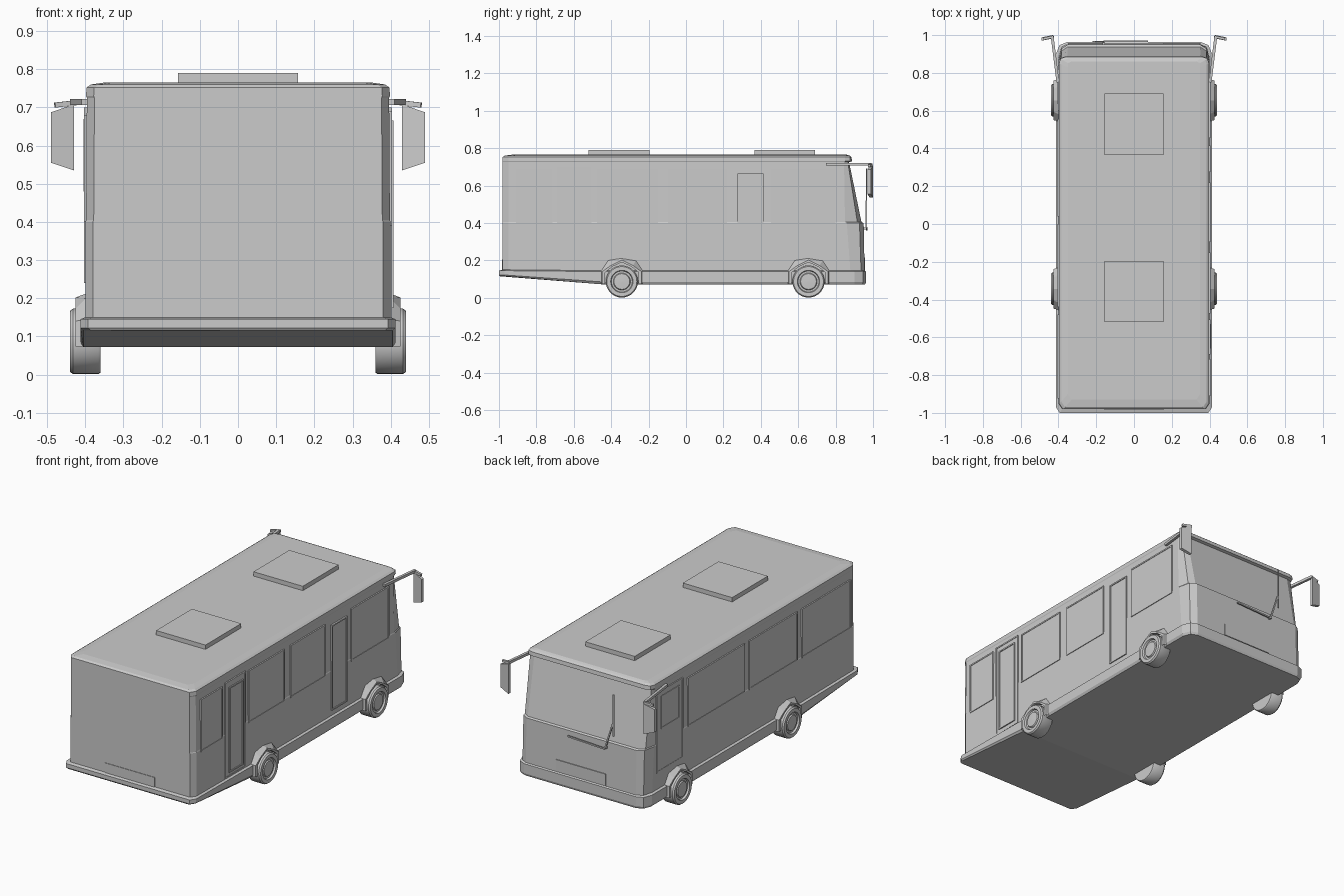
import bpy, bmesh, math
from mathutils import Vector

if "Cube" in bpy.data.objects:
    bpy.data.objects.remove(bpy.data.objects["Cube"])


def finish(name, bm, smooth=False):
    bmesh.ops.recalc_face_normals(bm, faces=bm.faces)
    me = bpy.data.meshes.new(name)
    bm.to_mesh(me)
    bm.free()
    ob = bpy.data.objects.new(name, me)
    bpy.context.collection.objects.link(ob)
    if smooth:
        bpy.ops.object.select_all(action='DESELECT')
        ob.select_set(True)
        bpy.context.view_layer.objects.active = ob
        bpy.ops.object.shade_smooth_by_angle(angle=math.radians(35))
    return ob


def loft(name, rings, caps=True, closed=True, split=None, smooth=False):
    """Skin a list of point rings, optionally capped."""
    bm = bmesh.new()
    vs = [[bm.verts.new(p) for p in r] for r in rings]
    n = len(vs[0])
    for a, b in zip(vs, vs[1:]):
        for i in range(n if closed else n - 1):
            j = (i + 1) % n
            bm.faces.new((a[i], a[j], b[j], b[i]))
    if caps:
        for r in (vs[0], vs[-1]):
            bm.faces.new(r)
            if split is not None:
                bmesh.ops.connect_verts(bm, verts=[r[split], r[n - 1 - split]])
    return finish(name, bm, smooth)


def box(name, x0, x1, y0, y1, z0, z1):
    ring = [(x0, y0), (x1, y0), (x1, y1), (x0, y1)]
    return loft(name, [[(x, y, z) for x, y in ring] for z in (z0, z1)])


def bar(name, a, b, t):
    """Square bar between two points."""
    a, b = Vector(a), Vector(b)
    d = (b - a).normalized()
    u = d.cross(Vector((0, 0, 1)) if abs(d.z) < 0.9 else Vector((0, 1, 0))).normalized()
    v = d.cross(u)
    return loft(name, [[p + (u * i + v * j) * t / 2 for i, j in
                        ((-1, -1), (1, -1), (1, 1), (-1, 1))] for p in (a, b)])


def plan(z, w, yr, yc, yf, front_w, zr=None):
    """Bus outline at height z; zr is the height at the tail."""
    zr = z if zr is None else zr
    half = [(w - 0.02, yr, zr), (w, yr + 0.03, zr), (w, -0.45, z), (w, yc, z),
            ((w + front_w) / 2 + 0.01, yc + (yf - yc) * 0.75, z), (front_w, yf, z)]
    return half + [(-x, y, h) for x, y, h in reversed(half)]


def framed(name, s, y0, y1, z0, z1, x=0.40, t=0.008, out=0.004):
    """Side panel with a raised four-bar frame; s picks the side."""
    box(name + "_panel", s * (x - 0.01), s * (x + 0.0015), y0, y1, z0, z1)
    for k, (a, b, c, d) in enumerate(((y0, y0 + t, z0, z1), (y1 - t, y1, z0, z1),
                                      (y0 + t, y1 - t, z0, z0 + t),
                                      (y0 + t, y1 - t, z1 - t, z1))):
        box(f"{name}_frame_{k}", s * (x - 0.01), s * (x + out), a, b, c, d)


# Main shell: straight lower nose, raked windscreen, small roof brow
loft("bus_body", [
    plan(0.13, 0.40, -0.98, 0.88, 0.955, 0.35),
    plan(0.40, 0.40, -0.98, 0.86, 0.95, 0.35),
    plan(0.405, 0.398, -0.98, 0.85, 0.938, 0.35),
    plan(0.725, 0.396, -0.98, 0.845, 0.872, 0.355),
    plan(0.73, 0.398, -0.98, 0.85, 0.888, 0.36),
    plan(0.752, 0.397, -0.98, 0.85, 0.885, 0.36),
    plan(0.760, 0.385, -0.97, 0.845, 0.875, 0.35),
    plan(0.765, 0.35, -0.93, 0.83, 0.86, 0.33)])

# Lower skirt with rising tail
loft("lower_skirt", [
    plan(0.072, 0.405, -0.995, 0.90, 0.958, 0.35, 0.115),
    plan(0.085, 0.413, -1.0, 0.90, 0.963, 0.355, 0.122),
    plan(0.14, 0.413, -1.0, 0.90, 0.963, 0.355, 0.145),
    plan(0.145, 0.40, -0.98, 0.89, 0.955, 0.35, 0.15)], split=2)

# Roof units
for i, (y0, y1) in enumerate(((-0.52, -0.195), (0.365, 0.69))):
    box(f"roof_unit_{i}", -0.157, 0.157, y0, y1, 0.755, 0.79)

# Plates at both ends
box("rear_plate", -0.158, 0.158, -0.983, -0.96, 0.147, 0.205)
box("front_plate", -0.158, 0.158, 0.94, 0.958, 0.147, 0.215)

# Right side windows and doors
for i, (y0, y1) in enumerate(((-0.91, -0.715), (-0.475, -0.15), (-0.095, 0.22), (0.455, 0.80))):
    framed(f"right_window_{i}", 1, y0, y1, 0.39, 0.69)
framed("rear_door_surround", 1, -0.69, -0.505, 0.15, 0.70)
framed("rear_door", 1, -0.66, -0.53, 0.175, 0.665, x=0.402, out=0.006)
framed("front_door", 1, 0.275, 0.415, 0.175, 0.665, out=0.006)

# Left side windows and driver door
for i, (y0, y1) in enumerate(((-0.925, -0.48), (-0.44, 0.0), (0.04, 0.555))):
    framed(f"left_window_{i}", -1, y0, y1, 0.40, 0.68)
framed("driver_door", -1, 0.60, 0.84, 0.24, 0.70, out=0.003)
framed("driver_window", -1, 0.635, 0.80, 0.48, 0.67, x=0.4005)

# Wheels, flared arches and door mirrors on both sides
tyre = [(0.001, 0.36), (0.082, 0.36), (0.086, 0.366), (0.086, 0.432), (0.080, 0.44),
        (0.060, 0.44), (0.056, 0.43), (0.046, 0.43), (0.042, 0.436), (0.001, 0.438)]
base = [(-0.112, 0.074), (-0.112, 0.145), (-0.075, 0.20), (0, 0.212),
        (0.075, 0.20), (0.112, 0.145), (0.112, 0.074)]
lip = [(-0.105, 0.074), (-0.105, 0.14), (-0.06, 0.172), (0, 0.202),
       (0.06, 0.172), (0.105, 0.14), (0.105, 0.074)]
hole = [(-0.09, 0.074), (-0.09, 0.135), (-0.052, 0.166), (0, 0.19),
        (0.052, 0.166), (0.09, 0.135), (0.09, 0.074)]
plate = [(0.43, 0.535), (0.49, 0.555), (0.49, 0.687), (0.43, 0.708)]
for s, side in ((1, "right"), (-1, "left")):
    for yc, end in ((-0.343, "rear"), (0.655, "front")):
        N = 28
        loft(f"{side}_{end}_wheel",
             [[(s * x, yc + r * math.cos(2 * math.pi * k / N),
                0.087 + r * math.sin(2 * math.pi * k / N)) for k in range(N)]
              for r, x in tyre], smooth=True)
        loft(f"{side}_{end}_arch",
             [[(s * x, yc + y, z) for y, z in prof] for prof, x in
              ((base, 0.398), (lip, 0.426), (hole, 0.426), (hole, 0.398))],
             caps=False, closed=False)
    bar(f"{side}_mirror_arm", (s * 0.403, 0.75, 0.714), (s * 0.433, 0.992, 0.714), 0.015)
    bar(f"{side}_mirror_bracket", (s * 0.425, 0.992, 0.712), (s * 0.48, 0.980, 0.706), 0.013)
    loft(f"{side}_mirror",
         [[(s * x, y0 - (x - 0.43) * 0.2, z) for x, z in plate] for y0 in (0.982, 1.0)])

# Windscreen wipers
bar("wiper_post", (-0.16, 0.93, 0.37), (-0.16, 0.967, 0.37), 0.012)
bar("wiper_arm", (-0.16, 0.965, 0.365), (-0.21, 0.965, 0.52), 0.008)
bar("upright_wiper_blade", (-0.215, 0.965, 0.45), (-0.215, 0.965, 0.69), 0.007)
bar("flat_wiper_blade", (-0.16, 0.967, 0.365), (0.075, 0.967, 0.375), 0.008)
